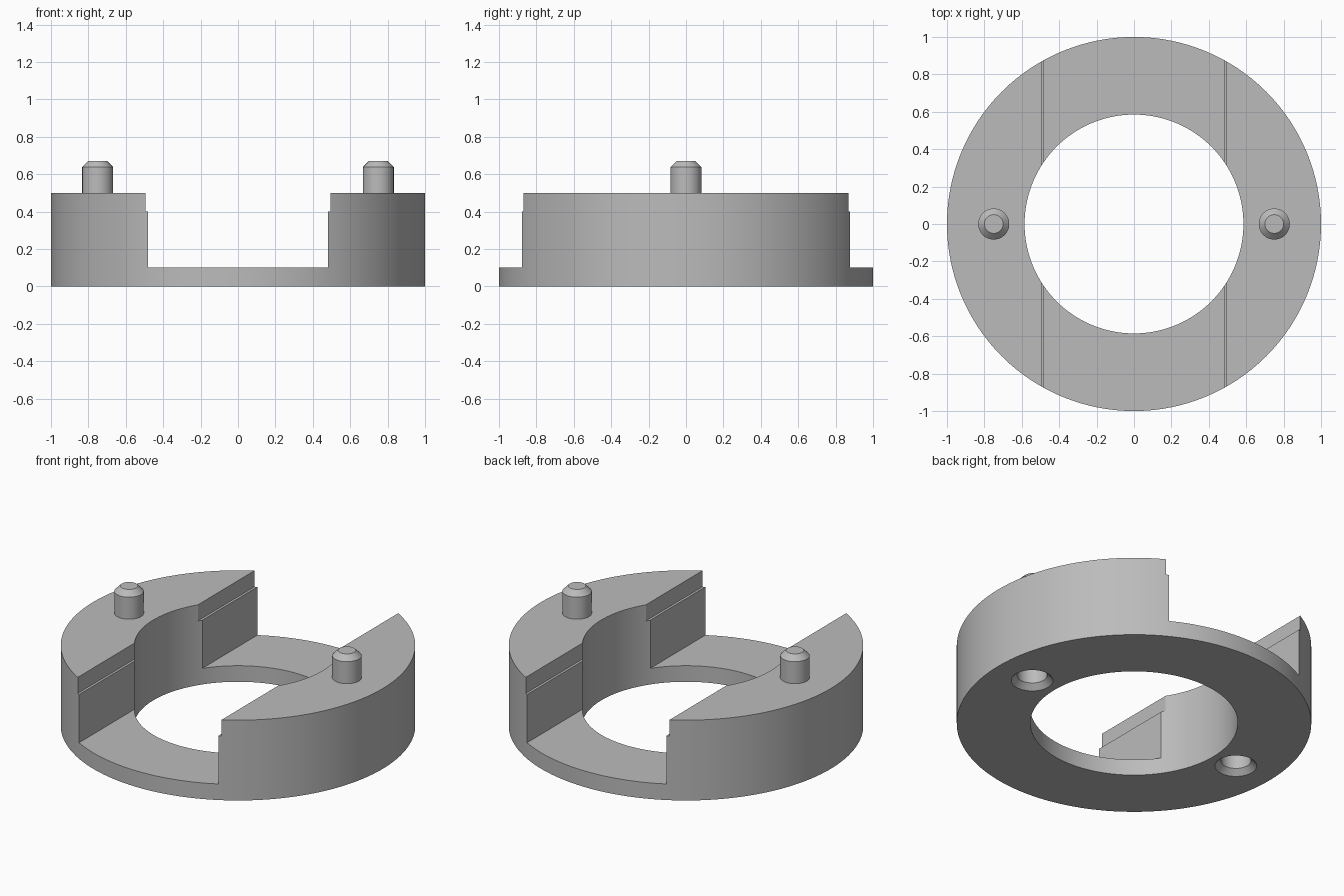
import bpy
import math

cube = bpy.data.objects.get("Cube")
if cube:
    bpy.data.objects.remove(cube, do_unlink=True)

grey = bpy.data.materials.new("plain_grey")
grey.use_nodes = True
COLOUR = (0.5, 0.5, 0.5, 1)
grey.diffuse_color = COLOUR
grey.node_tree.nodes["Principled BSDF"].inputs["Base Color"].default_value = COLOUR


def lathe(name, profile, x=0, sides=48, closed=False):
    """Turn a (radius, z) profile about a vertical axis at x; open ends are capped."""
    n = len(profile)
    verts = [(x + r * math.cos(a), r * math.sin(a), z)
             for a in (2 * math.pi * i / sides for i in range(sides))
             for r, z in profile]
    faces = []
    for i in range(sides):
        j = (i + 1) % sides
        for k in range(n if closed else n - 1):
            m = (k + 1) % n
            faces.append((i * n + k, j * n + k, j * n + m, i * n + m))
    if not closed:
        faces.append([i * n for i in reversed(range(sides))])
        faces.append([i * n + n - 1 for i in range(sides)])
    mesh = bpy.data.meshes.new(name)
    mesh.from_pydata(verts, [], faces)
    mesh.materials.append(grey)
    obj = bpy.data.objects.new(name, mesh)
    bpy.context.collection.objects.link(obj)
    return obj


def block(name, half_width, bottom, top):
    """Box running right across the ring from front to back."""
    bpy.ops.mesh.primitive_cube_add(size=1, location=(0, 0, (bottom + top) / 2))
    obj = bpy.context.object
    obj.name = name
    obj.scale = (2 * half_width, 3, top - bottom)
    bpy.ops.object.transform_apply(location=True, rotation=True, scale=True)
    obj.data.materials.append(grey)
    return obj


def cut(target, cutter):
    """Subtract the cutter and hide it."""
    mod = target.modifiers.new(cutter.name, 'BOOLEAN')
    mod.operation = 'DIFFERENCE'
    mod.solver = 'EXACT'
    mod.object = cutter
    bpy.ops.object.select_all(action='DESELECT')
    bpy.context.view_layer.objects.active = target
    target.select_set(True)
    bpy.ops.object.modifier_apply(modifier=mod.name)
    cutter.hide_render = True
    bpy.data.objects.remove(cutter, do_unlink=True)


def smooth(obj):
    bpy.ops.object.select_all(action='DESELECT')
    bpy.context.view_layer.objects.active = obj
    obj.select_set(True)
    bpy.ops.object.shade_smooth_by_angle(angle=math.radians(25))


# Ring body
ring = lathe("ring_body", [(0.585, 0), (1, 0), (1, 0.5), (0.585, 0.5)],
             sides=128, closed=True)

# Stepped channel across the ring
cut(ring, block("channel_cutter", 0.48, 0.1, 0.8))
cut(ring, block("step_cutter", 0.495, 0.4, 0.8))

# Chamfered sockets underneath, with matching pins above
for side, x in (("left", 0.75), ("right", -0.75)):
    cut(ring, lathe("socket_cutter",
                    [(0.128, -0.01), (0.085, 0.033), (0.085, 0.2)], x))
    pin = lathe(side + "_pin",
                [(0.083, 0.49), (0.083, 0.637), (0.05, 0.67)], x)
    smooth(pin)

smooth(ring)
